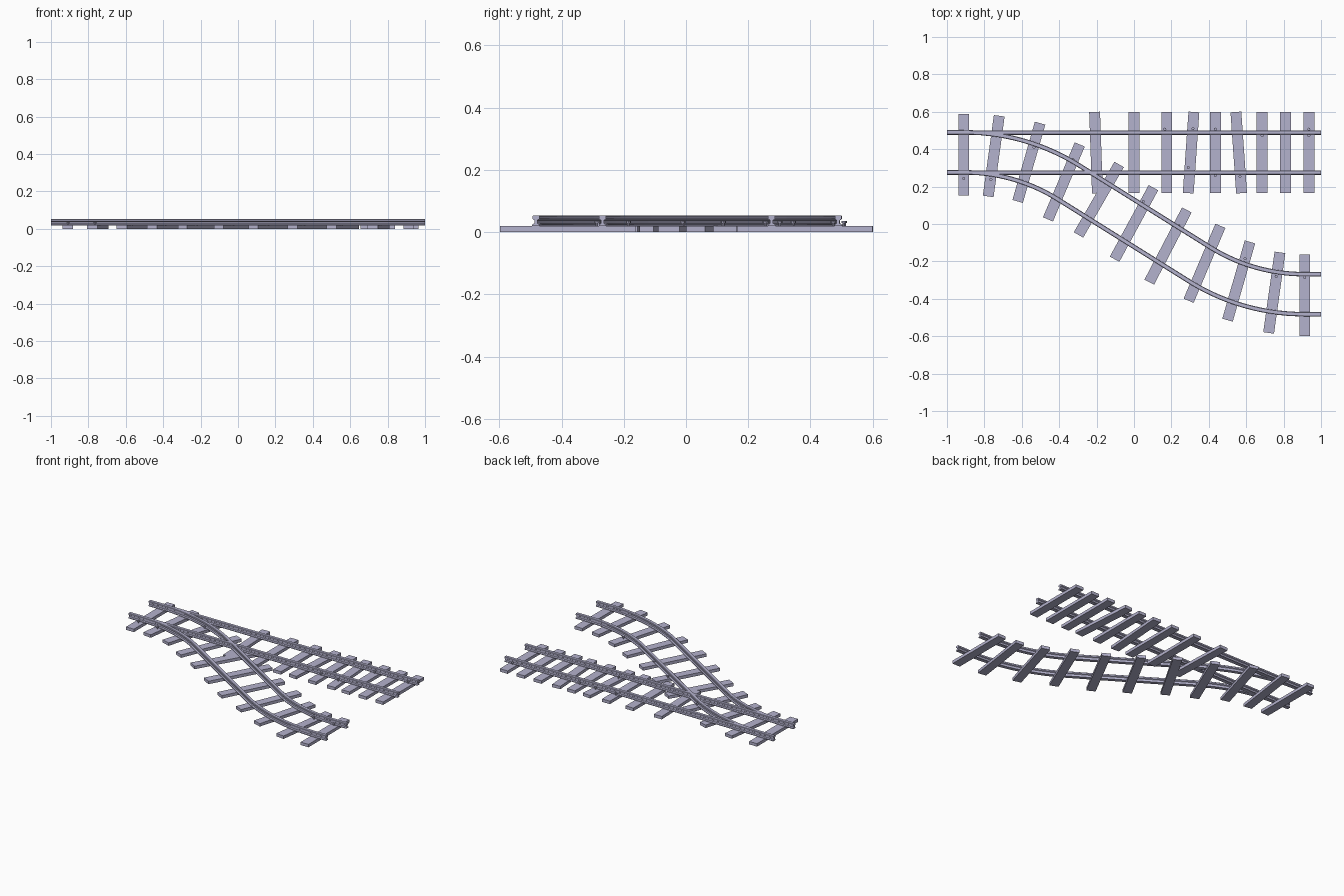
import bpy, bmesh, math
from mathutils import Matrix, Vector

if "Cube" in bpy.data.objects:
    bpy.data.objects.remove(bpy.data.objects["Cube"])

mat = bpy.data.materials.new("lavender grey")
mat.diffuse_color = (0.456, 0.445, 0.610, 1)
mat.use_nodes = True
mat.node_tree.nodes["Principled BSDF"].inputs["Base Color"].default_value = mat.diffuse_color


def add_object(name, bm):
    bmesh.ops.recalc_face_normals(bm, faces=bm.faces)
    me = bpy.data.meshes.new(name)
    bm.to_mesh(me)
    bm.free()
    me.materials.append(mat)
    ob = bpy.data.objects.new(name, me)
    bpy.context.collection.objects.link(ob)
    return ob


def box(name, x, y, angle):
    bm = bmesh.new()
    m = (Matrix.Translation((x, y, 0.010))
         @ Matrix.Rotation(math.radians(angle), 4, 'Z')
         @ Matrix.Diagonal((0.058, 0.435, 0.020, 1)))
    bmesh.ops.create_cube(bm, size=1, matrix=m)
    add_object(name, bm)


# I-shaped rail section: (sideways, height), one half mirrored
half = [(0.012, 0.019), (0.012, 0.024), (0.005, 0.028),
        (0.005, 0.038), (0.011, 0.042), (0.011, 0.051), (0.009, 0.053)]
section = half + [(-s, z) for s, z in reversed(half)]


def rail(name, path, offset):
    """Sweep the section along a path of (x, y, heading)."""
    bm = bmesh.new()
    rings = []
    for x, y, a in path:
        nx, ny = -math.sin(a), math.cos(a)
        rings.append([bm.verts.new((x + nx * (offset + s), y + ny * (offset + s), z))
                      for s, z in section])
    n = len(section)
    for r0, r1 in zip(rings, rings[1:]):
        for i in range(n):
            j = (i + 1) % n
            bm.faces.new((r0[i], r0[j], r1[j], r1[i]))
    bm.faces.new(rings[0])
    bm.faces.new(rings[-1])
    add_object(name, bm)


# Straight track and S-shaped branch centre lines
GAUGE = 0.107
straight = [(-1, 0.382, 0), (1, 0.382, 0)]
TURN, X0, X1 = math.radians(32), -0.91, -0.35
radius = (X1 - X0) / math.sin(TURN)
y_end = 0.35 * math.tan(TURN) + radius * (1 - math.cos(TURN))
first = [(-1, y_end, 0)]
for i in range(15):
    a = TURN * i / 14
    first.append((X0 + radius * math.sin(a), y_end - radius * (1 - math.cos(a)), -a))
second = [(-x, -y, a) for x, y, a in reversed(first)]
branch = [(x, y + 0.004, a) for x, y, a in first + second]

for label, off in (("left", GAUGE), ("right", -GAUGE)):
    rail("straight_rail_" + label, straight, off)
    rail("branch_rail_" + label, branch, off)

# Sleepers of the straight track: x, tilt in degrees
for x, t in [(-0.203, 2), (0, 0), (0.175, 0), (0.305, -4), (0.435, 0),
             (0.56, 4), (0.685, 0), (0.81, 0), (0.935, 0)]:
    box("straight_sleeper", x, 0.382, t)

# Sleepers of the branch: x, y, tilt
for x, y, t in [(-0.91, 0.37, 0), (-0.75, 0.363, -7.8), (-0.562, 0.33, -16),
                (-0.375, 0.225, -23), (-0.188, 0.13, -30), (0, 0.003, -28.5),
                (0.182, -0.118, -27.5), (0.377, -0.21, -23), (0.56, -0.305, -16),
                (0.75, -0.367, -8), (0.913, -0.380, 0)]:
    box("branch_sleeper", x, y, t)

# Rail spikes standing on the sleepers beside the rails
spikes = [(-0.91, 0.243), (-0.765, 0.238), (-0.535, 0.41), (-0.326, 0.345),
          (0.05, 0.12), (0.24, -0.01), (0.165, 0.507), (0.315, 0.51),
          (0.29, 0.302), (0.435, 0.507), (0.435, 0.26), (0.567, 0.254),
          (0.685, 0.473), (0.935, 0.507), (0.935, 0.473), (0.594, -0.185),
          (0.76, -0.28), (0.913, -0.286)]
bm = bmesh.new()
for x, y in spikes:
    for r, z, d in ((0.004, 0.024, 0.014), (0.008, 0.032, 0.006)):
        bmesh.ops.create_cone(bm, cap_ends=True, segments=8, radius1=r, radius2=r,
                              depth=d, matrix=Matrix.Translation((x, y, z)))
add_object("rail_spikes", bm)
